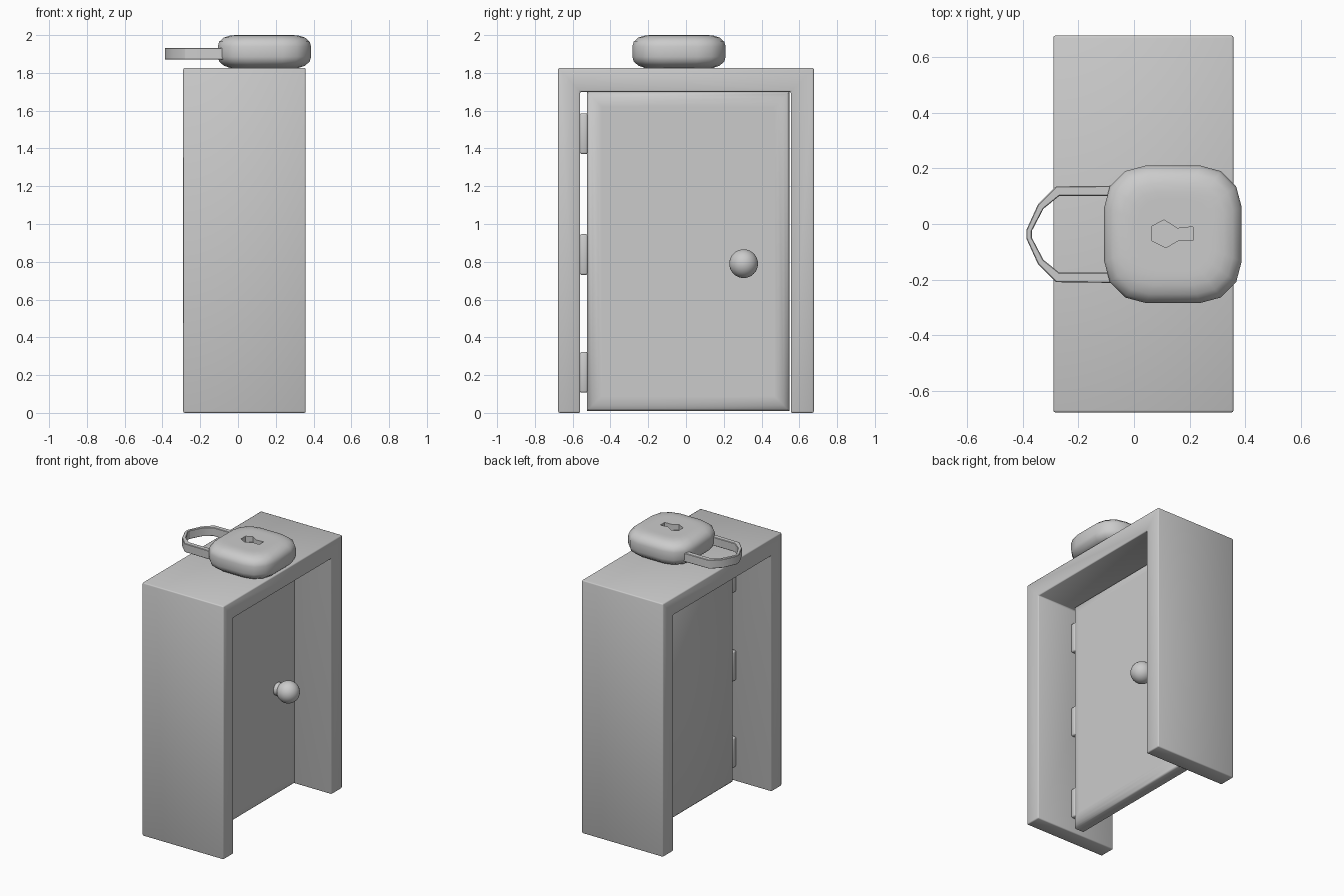
import bpy, bmesh, math
from mathutils import Matrix

if "Cube" in bpy.data.objects:
    bpy.data.objects.remove(bpy.data.objects["Cube"])


def shade(ob, angle):
    bpy.ops.object.select_all(action='DESELECT')
    ob.select_set(True)
    bpy.context.view_layer.objects.active = ob
    for mod in list(ob.modifiers):
        bpy.ops.object.modifier_apply(modifier=mod.name)
    bpy.ops.object.shade_smooth_by_angle(angle=math.radians(angle))


def finish(name, bm, bevel=0.0, segments=2, angle=50, cutter=None):
    """Turn a bmesh into a named object with optional bevel, cut and smooth shading."""
    bmesh.ops.recalc_face_normals(bm, faces=bm.faces)
    mesh = bpy.data.meshes.new(name)
    bm.to_mesh(mesh)
    bm.free()
    ob = bpy.data.objects.new(name, mesh)
    bpy.context.collection.objects.link(ob)
    if bevel:
        mod = ob.modifiers.new("Bevel", 'BEVEL')
        mod.width, mod.segments = bevel, segments
    if cutter:
        mod = ob.modifiers.new("Cut", 'BOOLEAN')
        mod.operation, mod.object, mod.solver = 'DIFFERENCE', cutter, 'EXACT'
    shade(ob, angle)
    return ob


def prism(name, points, offset, **kw):
    """Extrude a closed planar outline along an offset vector."""
    bm = bmesh.new()
    face = bm.faces.new([bm.verts.new(p) for p in points])
    ext = bmesh.ops.extrude_face_region(bm, geom=[face], use_keep_orig=True)
    moved = [v for v in ext["geom"] if isinstance(v, bmesh.types.BMVert)]
    bmesh.ops.translate(bm, verts=moved, vec=offset)
    return finish(name, bm, **kw)


def loft(name, loops, **kw):
    """Skin equal-length closed loops and cap both ends."""
    bm = bmesh.new()
    rings = [[bm.verts.new(p) for p in loop] for loop in loops]
    n = len(rings[0])
    for lo, hi in zip(rings, rings[1:]):
        for i in range(n):
            j = (i + 1) % n
            bm.faces.new((lo[i], lo[j], hi[j], hi[i]))
    bm.faces.new(rings[0])
    bm.faces.new(rings[-1])
    return finish(name, bm, **kw)


def rect(x, y0, y1, z0, z1, inset=0.0):
    return [(x, y0 + inset, z0 + inset), (x, y1 - inset, z0 + inset),
            (x, y1 - inset, z1 - inset), (x, y0 + inset, z1 - inset)]


# Door frame: upside-down U profile
frame = [(-.677, 0), (-.677, 1.826), (.677, 1.826), (.677, 0),
         (.555, 0), (.555, 1.70), (-.56, 1.70), (-.56, 0)]
prism("door_frame", [(-.29, y, z) for y, z in frame], (.648, 0, 0), bevel=.008)

# Door panel with softly raised front
DOOR = (-.525, .547, .01, 1.70)
steps = [(-.012, .012), (-.002, 0), (.066, 0), (.08, .012), (.092, .03), (.1, .06), (.1, .08)]
loft("door", [rect(x, *DOOR, inset=i) for x, i in steps])

# Hinges
for i, z in enumerate((.215, .838, 1.478)):
    prism(f"hinge_{i + 1}", rect(-.01, -.562, -.52, z - .108, z + .108), (.084, 0, 0), bevel=.01)

# Knob: short stem and ball
bm = bmesh.new()
bmesh.ops.create_cone(bm, cap_ends=True, segments=24, radius1=.045, radius2=.045, depth=.07,
                      matrix=Matrix.Translation((.125, .305, .79)) @ Matrix.Rotation(math.pi / 2, 4, 'Y'))
finish("knob_stem", bm)
bm = bmesh.new()
bmesh.ops.create_uvsphere(bm, u_segments=32, v_segments=16, radius=.076,
                          matrix=Matrix.Translation((.188, .305, .79)))
finish("knob_ball", bm)

# Keyhole cutter
keyhole = [(.065, -.008), (.108, .015), (.155, -.016), (.212, -.01),
           (.212, -.06), (.158, -.06), (.115, -.085), (.065, -.06)]
cutter = prism("keyhole_cutter", [(x, y, 1.96) for x, y in keyhole], (0, 0, .1))
cutter.hide_render = True

# Padlock body: stacked rounded-square rings with the keyhole cut in
CX, CY, HALF, RAD, SEG = .14, -.037, .247, .15, 3
ring = []
for k in range(4):
    mid = math.pi / 4 + k * math.pi / 2
    ox, oy = (math.copysign(HALF - RAD, f(mid)) for f in (math.cos, math.sin))
    for s in range(SEG + 1):
        a = k * math.pi / 2 + s / SEG * math.pi / 2
        ring.append((ox + RAD * math.cos(a), oy + RAD * math.sin(a)))
levels = [(1.825, .72), (1.838, .87), (1.86, .97), (1.885, 1), (1.94, 1),
          (1.965, .97), (1.987, .87), (1.997, .74), (2.0, .62), (2.0, .52)]
loft("padlock_body", [[(CX + x * s, CY + y * s, z) for x, y in ring] for z, s in levels],
     cutter=cutter)
cutter.hide_set(True)

# Shackle: flat faceted loop, thinner at the tip
outer = [(-.04, .175), (-.28, .172), (-.345, .107), (-.387, .015)]
inner = [(-.04, .138), (-.268, .138), (-.325, .092), (-.367, .012)]


def loop(half):
    return [(x, CY + y, 1.87) for x, y in half] + [(x, CY - y, 1.87) for x, y in reversed(half)]


prism("padlock_shackle", loop(outer) + loop(inner)[::-1], (0, 0, .062), bevel=.003, segments=1, angle=25)
